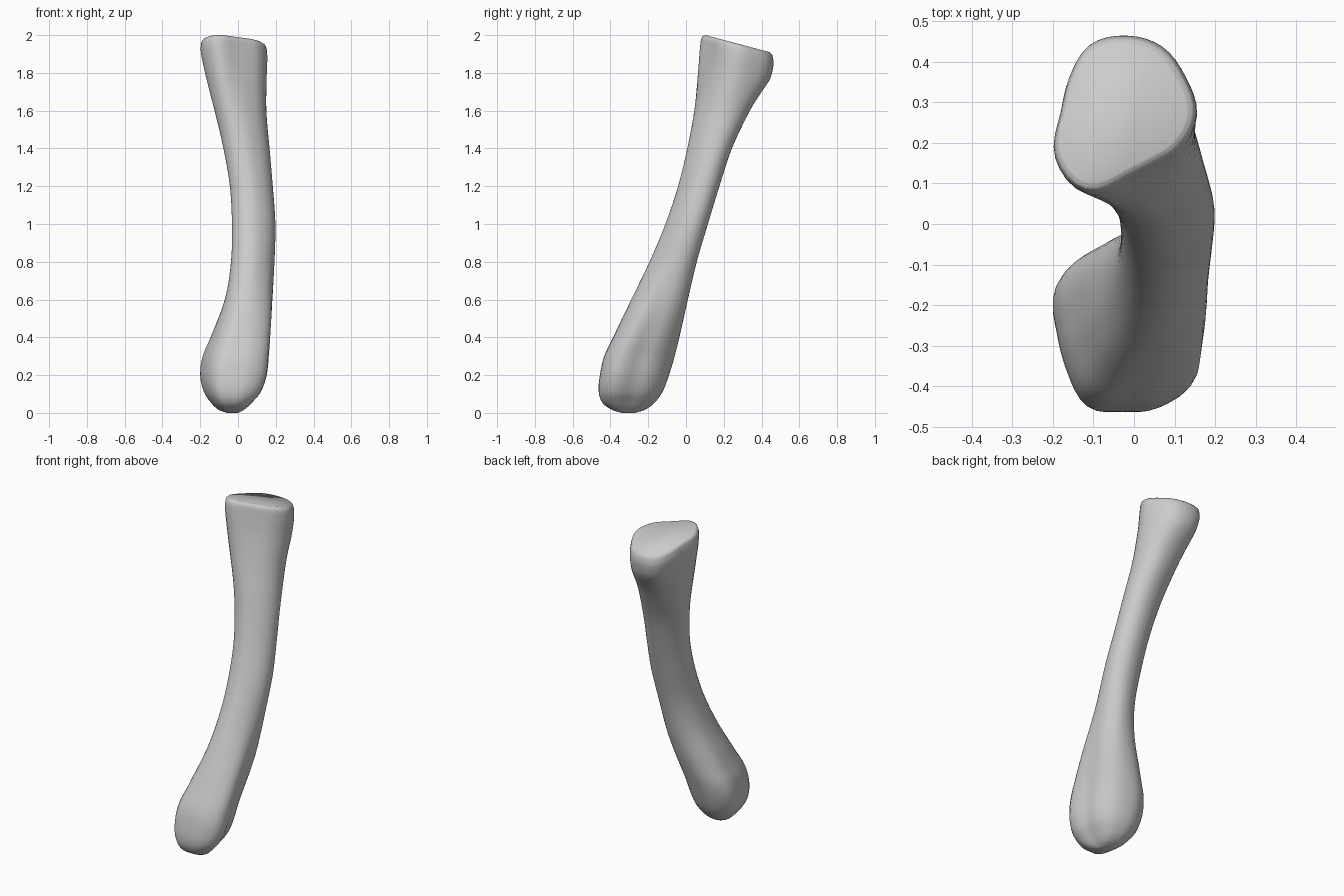
import bpy, bmesh, math

if "Cube" in bpy.data.objects:
    bpy.data.objects.remove(bpy.data.objects["Cube"])

# Extents of the bone at each height: z, xmin, xmax, ymin, ymax
ROWS = [
    (0.00, -0.06, 0.00, -0.34, -0.27), (0.015, -0.10, 0.03, -0.39, -0.22),
    (0.05, -0.14, 0.07, -0.44, -0.17), (0.11, -0.18, 0.12, -0.462, -0.125),
    (0.20, -0.20, 0.152, -0.456, -0.09), (0.30, -0.187, 0.163, -0.433, -0.06),
    (0.40, -0.145, 0.17, -0.386, -0.035), (0.60, -0.07, 0.182, -0.29, 0.01),
    (0.80, -0.037, 0.193, -0.193, 0.057), (1.00, -0.032, 0.198, -0.109, 0.116),
    (1.20, -0.043, 0.184, -0.042, 0.177), (1.40, -0.077, 0.167, 0.007, 0.243),
    (1.60, -0.124, 0.15, 0.044, 0.338), (1.78, -0.174, 0.152, 0.065, 0.437),
    (1.89, -0.197, 0.155, 0.075, 0.463), (1.94, -0.194, 0.147, 0.085, 0.457),
    (1.953, -0.185, 0.13, 0.102, 0.443),
]

# Cross-section radii every 30 degrees: lower head, shaft, upper head
LOWER = [.9, .91, .95, .98, 1.1, 1.17, .99, .98, 1.1, 1.02, 1.12, 1.2]
SHAFT = [1.0, 1.1, 1.08, .96, .88, .88, .95, 1.03, 1.06, 1.0, .91, .92]
UPPER = [1.0, .97, 1.02, 1.03, 1.05, .95, .95, 1.18, 1.2, .86, .78, .89]
SIDES, STEPS = 48, 4


def cubic(a, b, c, d, t):
    return b + 0.5 * t * (c - a + t * (2*a - 5*b + 4*c - d + t * (3*(b - c) + d - a)))


def smooth(lo, hi, v):
    t = min(1, max(0, (v - lo) / (hi - lo)))
    return t * t * (3 - 2 * t)


def profile(z):
    """Blended closed profile, normalised to 0..1 in both directions."""
    s, u = smooth(0.2, 0.85, z), smooth(1.4, 1.92, z)
    r = [l * (1 - s) + m * (s - u) + h * u for l, m, h in zip(LOWER, SHAFT, UPPER)]
    pts = []
    for k in range(SIDES):
        i, t = divmod(k * 12 / SIDES, 1)
        i = int(i)
        rad = cubic(r[i - 1], r[i], r[(i + 1) % 12], r[(i + 2) % 12], t)
        a = 2 * math.pi * k / SIDES
        pts.append((rad * math.cos(a), rad * math.sin(a)))
    xs, ys = [p[0] for p in pts], [p[1] for p in pts]
    return [((x - min(xs)) / (max(xs) - min(xs)), (y - min(ys)) / (max(ys) - min(ys)))
            for x, y in pts]


# Interpolate the extents between the measured heights
levels = []
for i in range(len(ROWS) - 1):
    a, b, c = ROWS[max(i - 1, 0)], ROWS[i], ROWS[i + 1]
    d = ROWS[min(i + 2, len(ROWS) - 1)]
    h = c[0] - b[0]
    for j in range(STEPS):
        t = j / STEPS
        row = [b[0] + h * t]
        for k in range(1, 5):
            # Slopes with respect to height keep uneven spacing smooth
            m0 = (c[k] - a[k]) / (c[0] - a[0]) * h
            m1 = (d[k] - b[k]) / (d[0] - b[0]) * h
            row.append((2*t**3 - 3*t*t + 1) * b[k] + (t**3 - 2*t*t + t) * m0
                       + (3*t*t - 2*t**3) * c[k] + (t**3 - t*t) * m1)
        levels.append(row)
levels.append(list(ROWS[-1]))

# Loft the rings, sloping the upper end down towards the back
bm = bmesh.new()
rings = []
for z, x0, x1, y0, y1 in levels:
    tilt = -0.265 * smooth(1.6, 1.9, z)
    ring = []
    for px, py in profile(z):
        y = y0 + (y1 - y0) * py
        ring.append(bm.verts.new((x0 + (x1 - x0) * px, y, z + tilt * (y - 0.28))))
    rings.append(ring)
for lo, hi in zip(rings, rings[1:]):
    for k in range(SIDES):
        n = (k + 1) % SIDES
        bm.faces.new((lo[k], lo[n], hi[n], hi[k]))
bm.faces.new(rings[0][::-1])
bm.faces.new(rings[-1])
bmesh.ops.recalc_face_normals(bm, faces=bm.faces)

mesh = bpy.data.meshes.new("long_bone")
bm.to_mesh(mesh)
bm.free()
bone = bpy.data.objects.new("long_bone", mesh)
bpy.context.collection.objects.link(bone)
for f in mesh.polygons:
    f.use_smooth = True
